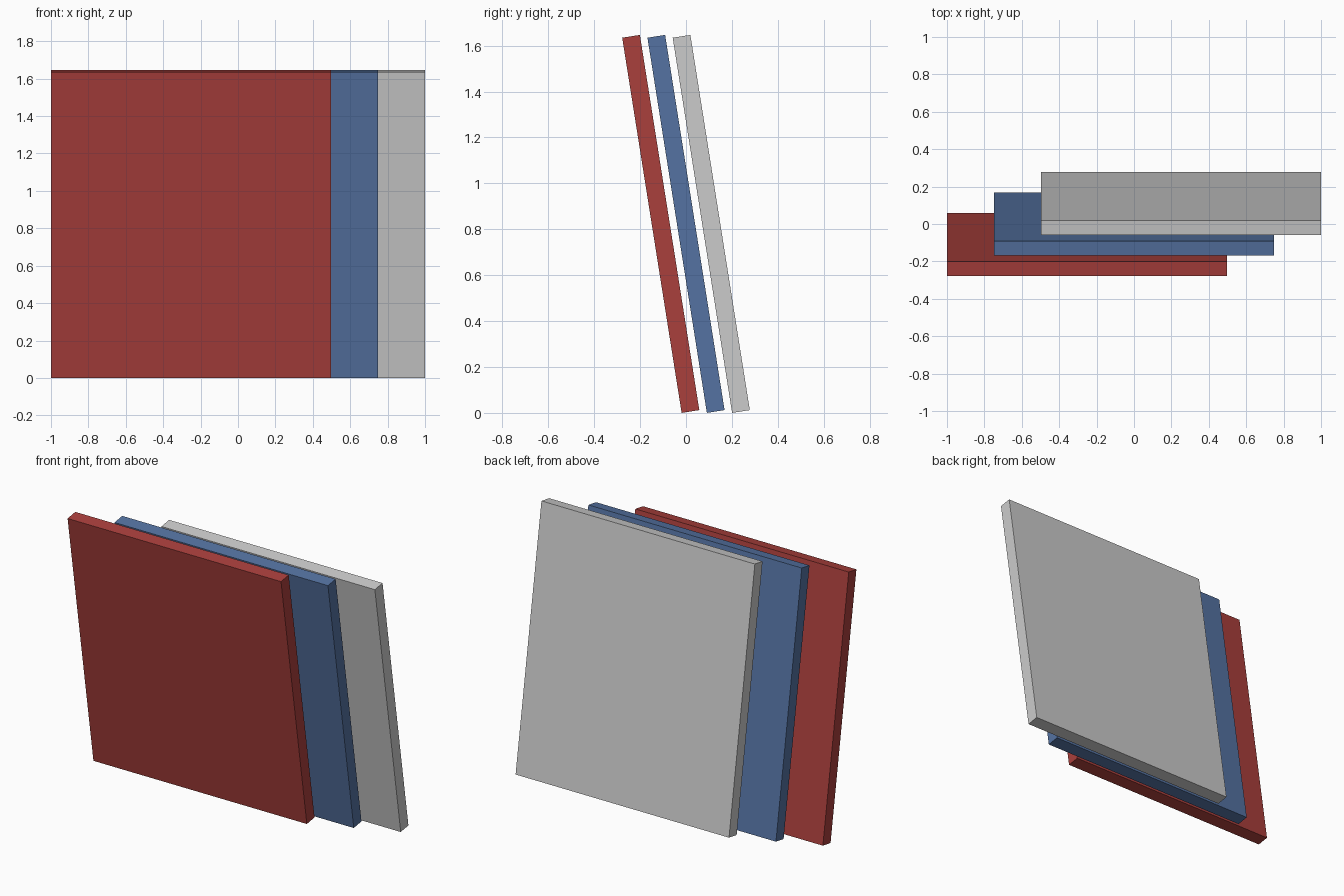
import bpy
import math

if "Cube" in bpy.data.objects:
    bpy.data.objects.remove(bpy.data.objects["Cube"])

WIDTH, THICK, LENGTH = 1.496, 0.078, 1.655
TILT = math.radians(9)
STEP_X, STEP_Y = 0.252, 0.11
HEIGHT = LENGTH * math.cos(TILT) + THICK * math.sin(TILT)


def panel(name, index, color=None):
    """One leaning slab; index -1, 0, 1 runs from front to back."""
    bpy.ops.mesh.primitive_cube_add(
        size=1,
        location=(index * STEP_X, index * STEP_Y, HEIGHT / 2),
        rotation=(TILT, 0, 0))
    ob = bpy.context.object
    ob.name = name
    ob.scale = (WIDTH, THICK, LENGTH)
    bpy.ops.object.transform_apply(location=False, rotation=False, scale=True)
    if color:
        mat = bpy.data.materials.new(name + "_paint")
        mat.diffuse_color = (*color, 1)
        mat.use_nodes = True
        mat.node_tree.nodes["Principled BSDF"].inputs["Base Color"].default_value = mat.diffuse_color
        ob.data.materials.append(mat)


# Three staggered leaning panels, front to back
panel("front_panel", -1, (0.40, 0.05, 0.045))
panel("middle_panel", 0, (0.09, 0.17, 0.36))
panel("back_panel", 1)
